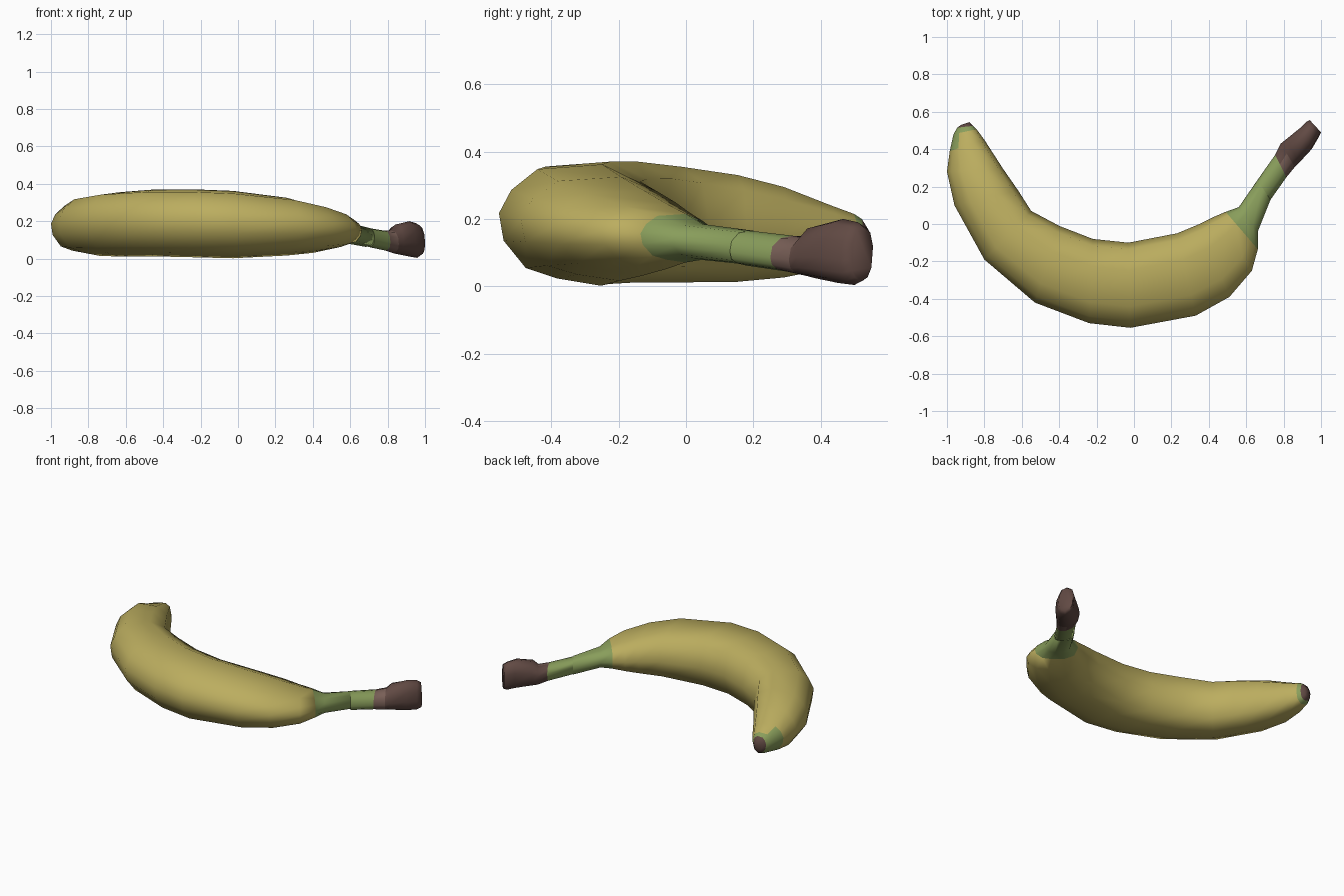
import bpy, bmesh, math

if "Cube" in bpy.data.objects:
    bpy.data.objects.remove(bpy.data.objects["Cube"])

def material(name, rgb):
    m = bpy.data.materials.new(name)
    m.diffuse_color = (*rgb, 1)
    m.use_nodes = True
    m.node_tree.nodes["Principled BSDF"].inputs["Base Color"].default_value = m.diffuse_color
    return m

YELLOW, GREEN, BROWN, LIGHT, TIP = range(5)
mats = [material("ripe_yellow", (0.50, 0.42, 0.115)), material("unripe_green", (0.25, 0.34, 0.105)),
        material("dark_brown", (0.12, 0.068, 0.057)), material("light_brown", (0.19, 0.115, 0.095))]

# cross-sections (outward, up): rounded outside, steep inner wall
FRUIT_SECTION = [(1, .2), (.84, .58), (.5, .92), (-.35, 1), (-.84, .72), (-1, 0),
                 (-.82, -.72), (-.33, -.99), (.24, -.87), (.65, -.7), (.94, -.25)]
STEM_SECTION = [(1, -.2), (.9, .4), (.5, .87), (-.15, 1), (-.75, .8), (-1, .3),
                (-.85, -.5), (-.5, -.85), (.1, -1), (.65, -.85), (.92, -.6)]

def loft(name, section, rings, colours):
    """Ring = outer x, y, inner x, y, bottom z, top z; one colour per band."""
    bm = bmesh.new()
    loops = []
    for ox, oy, ix, iy, z0, z1 in rings:
        loop = []
        for u, v in section:
            t = (1 + u) / 2
            loop.append(bm.verts.new((ix + (ox - ix) * t, iy + (oy - iy) * t,
                                      (z0 + z1) / 2 + v * (z1 - z0) / 2)))
        loops.append(loop)
    n = len(section)
    for a, b, colour in zip(loops, loops[1:], colours):
        for i in range(n):
            j = (i + 1) % n
            f = bm.faces.new((a[i], a[j], b[j], b[i]))
            outer = section[i][0] + section[j][0] > 0
            # mixed bands change colour between outer and inner side
            if colour == LIGHT:
                f.material_index = LIGHT if outer else BROWN
            elif colour == TIP:
                f.material_index = GREEN if section[i][0] + section[j][0] > 1.3 else YELLOW
            else:
                f.material_index = colour
    for loop, colour in ((loops[0], colours[0]), (loops[-1], colours[-1])):
        bm.faces.new(loop).material_index = colour
    bmesh.ops.recalc_face_normals(bm, faces=bm.faces)
    me = bpy.data.meshes.new(name)
    bm.to_mesh(me)
    bm.free()
    for m in mats:
        me.materials.append(m)
    ob = bpy.data.objects.new(name, me)
    bpy.context.collection.objects.link(ob)
    bpy.context.view_layer.objects.active = ob
    ob.select_set(True)
    bpy.ops.object.shade_smooth_by_angle(angle=math.radians(70))
    ob.select_set(False)

# curved fruit, from blossom tip to stem base
fruit = [
    (-.925, .53, -.88, .545, .11, .17),
    (-.945, .515, -.86, .525, .09, .20),
    (-.965, .48, -.842, .507, .075, .215),
    (-.985, .39, -.80, .45, .053, .24),
    (-1.0, .28, -.70, .295, .025, .295),
    (-.96, .10, -.62, .18, .012, .33),
    (-.80, -.19, -.55, .07, .01, .355),
    (-.53, -.42, -.40, -.01, .01, .37),
    (-.24, -.53, -.22, -.08, .005, .37),
    (-.02, -.555, -.03, -.10, 0, .362),
    (.33, -.49, .23, -.05, .015, .325),
    (.51, -.39, .35, 0, .03, .285),
    (.63, -.25, .42, .035, .05, .245),
    (.662, -.135, .49, .065, .07, .215),
]
loft("banana_fruit", FRUIT_SECTION, fruit, [BROWN, GREEN, TIP] + [YELLOW] * 10)

# stem base flows from the fruit into the stem
base = [fruit[-1],
        (.662, -.04, .56, .09, .078, .185),
        (.73, .13, .66, .235, .062, .165)]
loft("stem_base", FRUIT_SECTION, base, [GREEN] * 2)

# stem with flared dried end
stem = [
    (.73, .13, .66, .235, .062, .165),
    (.815, .25, .755, .37, .043, .15),
    (.86, .305, .785, .43, .03, .15),
    (.885, .33, .81, .45, .024, .182),
    (.95, .40, .89, .515, .01, .20),
    (.985, .46, .925, .548, .004, .19),
    (1.0, .49, .94, .555, .015, .175),
]
loft("banana_stem", STEM_SECTION, stem, [GREEN, LIGHT] + [BROWN] * 4)
